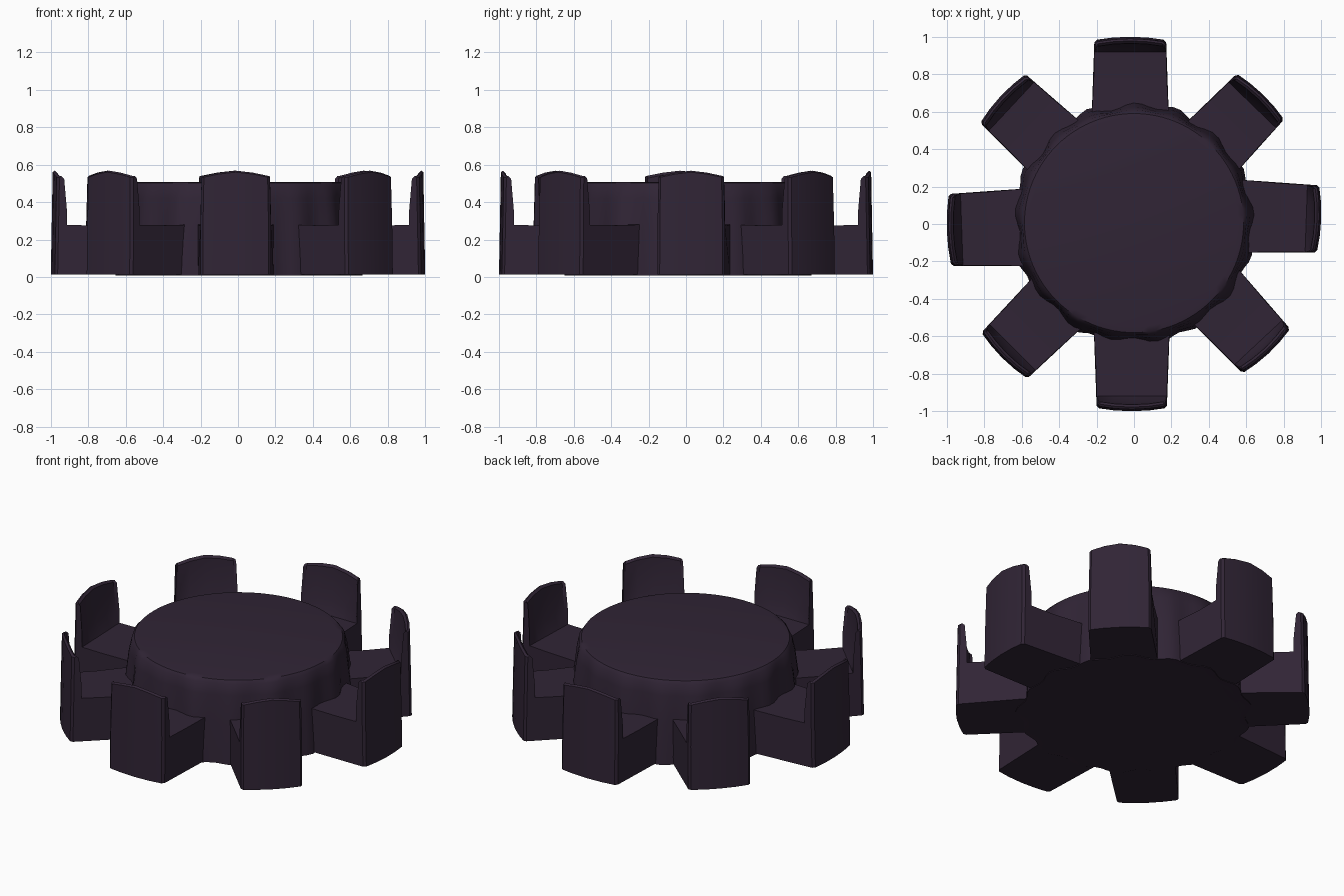
import bpy, bmesh, math
from mathutils import Matrix, Vector

cube = bpy.data.objects.get("Cube")
if cube:
    bpy.data.objects.remove(cube, do_unlink=True)

COLOUR = (0.030, 0.018, 0.036, 1.0)
cloth = bpy.data.materials.new("dark plum cloth")
cloth.use_nodes = True
cloth.diffuse_color = COLOUR
shader = cloth.node_tree.nodes["Principled BSDF"]
shader.inputs["Base Color"].default_value = COLOUR
shader.inputs["Roughness"].default_value = 0.9


def finish(bm, name, angle):
    bmesh.ops.recalc_face_normals(bm, faces=bm.faces[:])
    mesh = bpy.data.meshes.new(name)
    bm.to_mesh(mesh)
    bm.free()
    mesh.materials.append(cloth)
    obj = bpy.data.objects.new(name, mesh)
    bpy.context.collection.objects.link(obj)
    bpy.ops.object.select_all(action='DESELECT')
    obj.select_set(True)
    bpy.context.view_layer.objects.active = obj
    bpy.ops.object.shade_smooth_by_angle(angle=math.radians(angle))
    return obj


def skin(bm, loops, closed=True):
    """Bridge matching loops of vertices and cap both ends."""
    n = len(loops[0])
    for a, b in zip(loops, loops[1:]):
        for i in range(n):
            j = (i + 1) % n
            bm.faces.new((a[i], a[j], b[j], b[i]))
    bm.faces.new(loops[0])
    bm.faces.new(loops[-1])


# Round table under a draped cloth whose folds deepen towards the floor
def make_table():
    bm = bmesh.new()
    loops = []
    segments = 96
    rings = [(0.600, 0.010, 0.0), (0.645, 0.008, 0.016), (0.630, 0.25, 0.012),
             (0.612, 0.42, 0.007), (0.600, 0.485, 0.003), (0.585, 0.503, 0.0),
             (0.555, 0.508, 0.0)]
    for radius, z, fold in rings:
        loop = []
        for i in range(segments):
            a = math.tau * i / segments
            r = radius + fold * (math.sin(17 * a) + 0.5 * math.sin(9 * a + 1))
            loop.append(bm.verts.new((r * math.cos(a), r * math.sin(a) + 0.005, z)))
        loops.append(loop)
    skin(bm, loops)
    finish(bm, "table_with_cloth", 35)


# Covered chair: L-shaped side profile swept across the width, arched on top
def make_chair(name, x, y, degrees, half):
    bm = bmesh.new()
    loops = []
    # Each point: distance inward from the back, height, arch weight, widening
    profile = [(0.0, 0.012, 0, 0), (0.005, 0.28, 0, 0), (0.010, 0.530, 1, -0.005),
               (0.022, 0.538, 1, -0.007), (0.035, 0.525, 1, -0.005),
               (0.050, 0.35, 0, 0), (0.062, 0.278, 0, 0),
               (0.20, 0.275, 0, 0.003), (0.43, 0.28, 0, 0.015), (0.43, 0.012, 0, 0.015)]
    for t in (-1, -0.93, -0.5, 0, 0.5, 0.93, 1):
        bulge = 0.018 * (1 - t * t) - (0.012 if abs(t) == 1 else 0)
        loop = []
        for depth, z, arch, widen in profile:
            out = bulge if depth < 0.06 else 0
            loop.append(bm.verts.new((out - depth, t * (half + widen),
                                      z + arch * 0.03 * (1 - abs(t) ** 1.5))))
        loops.append(loop)
    skin(bm, loops)
    chair = finish(bm, name, 30)
    chair.matrix_world = (Matrix.Translation(Vector((x, y, 0)))
                          @ Matrix.Rotation(math.radians(degrees), 4, 'Z'))


make_table()

# Eight chairs around the table, each slightly out of line
chairs = {
    "left": (0.982, 0.027, -2, 0.180),
    "back_left": (0.675, 0.680, 46, 0.176),
    "back": (-0.020, 0.982, 90, 0.192),
    "back_right": (-0.700, 0.670, 137, 0.178),
    "right": (-0.982, -0.032, 182, 0.193),
    "front_right": (-0.692, -0.702, 225, 0.174),
    "front": (-0.012, -0.982, 270, 0.188),
    "front_left": (0.707, -0.678, 313, 0.174),
}
for side, place in chairs.items():
    make_chair(side + "_chair", *place)
